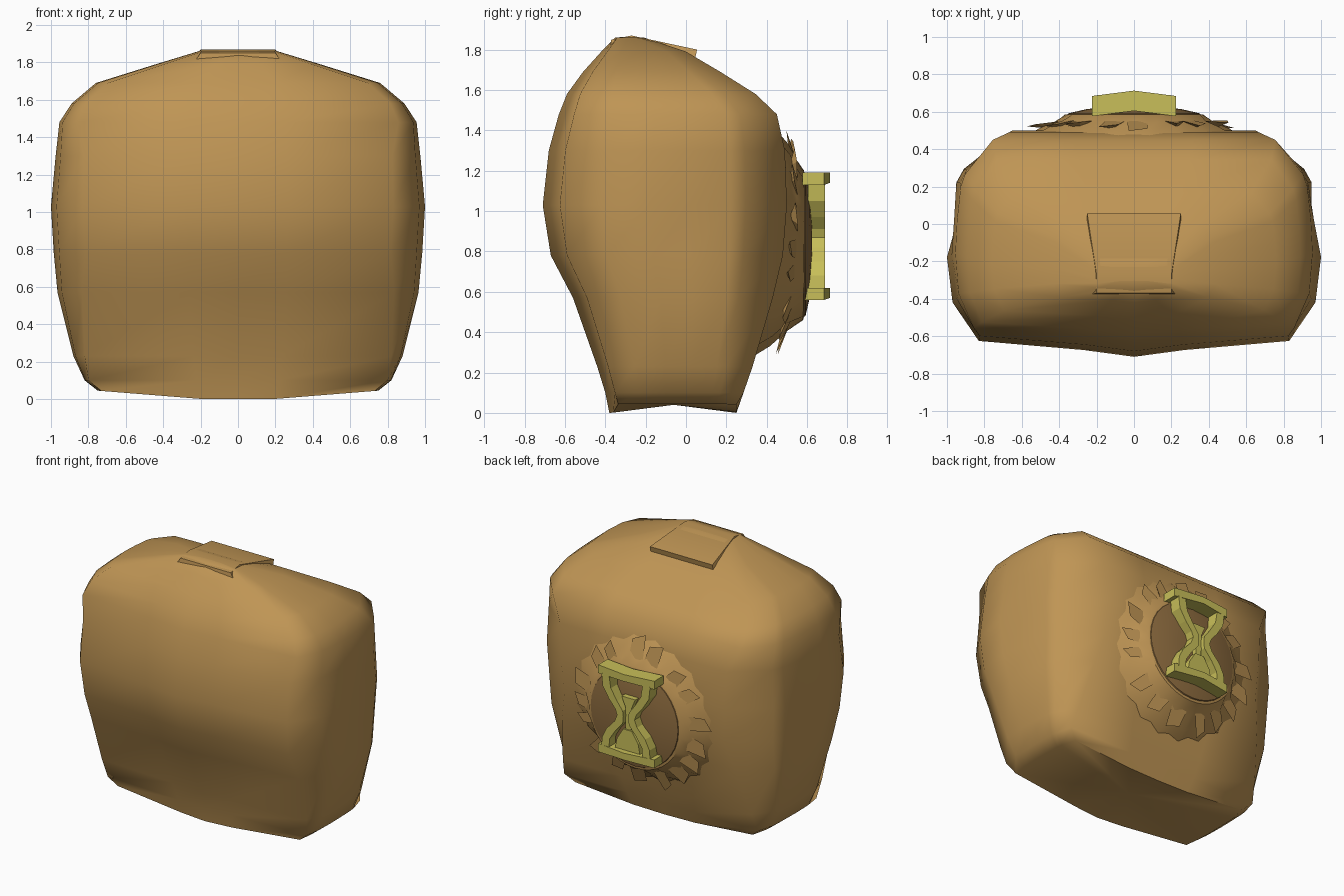
import bpy, bmesh, math, random
from mathutils import Vector

if "Cube" in bpy.data.objects:
    bpy.data.objects.remove(bpy.data.objects["Cube"])

random.seed(4)

def material(name, col):
    m = bpy.data.materials.new(name)
    m.diffuse_color = (*col, 1)
    m.use_nodes = True
    m.node_tree.nodes["Principled BSDF"].inputs["Base Color"].default_value = m.diffuse_color
    return m

cloth = material("cloth", (0.52, 0.30, 0.09))
dark = material("dark_cloth", (0.27, 0.15, 0.05))
brass = material("yellow", (0.58, 0.52, 0.10))

def make(name, verts, faces, mat, angle=40):
    me = bpy.data.meshes.new(name)
    me.from_pydata([tuple(v) for v in verts], [], faces)
    bm = bmesh.new()
    bm.from_mesh(me)
    bmesh.ops.recalc_face_normals(bm, faces=bm.faces)
    bm.to_mesh(me)
    bm.free()
    ob = bpy.data.objects.new(name, me)
    bpy.context.collection.objects.link(ob)
    me.materials.append(mat)
    bpy.ops.object.select_all(action='DESELECT')
    bpy.context.view_layer.objects.active = ob
    ob.select_set(True)
    if angle:
        bpy.ops.object.shade_smooth_by_angle(angle=math.radians(angle))
    return ob

def loft(rings):
    n = len(rings[0])
    verts = [v for r in rings for v in r]
    faces = [(i*n+j, i*n+(j+1) % n, (i+1)*n+(j+1) % n, (i+1)*n+j)
             for i in range(len(rings)-1) for j in range(n)]
    return verts, faces

# Sack body: z, half width, front y, back y, squareness of the corners
levels = [(0.00, .75, -.38, .25, .85), (0.10, .82, -.40, .285, .85), (0.23, .88, -.44, .33, .6),
          (0.57, .965, -.56, .43, .2), (0.78, .985, -.67, .48, 0), (1.03, 1.0, -.71, .50, 0),
          (1.30, .975, -.68, .49, .1), (1.48, .955, -.63, .45, .4), (1.58, .89, -.59, .345, .5),
          (1.69, .76, -.51, .17, .5), (1.79, .44, -.42, .00, .4), (1.86, .21, -.35, -.21, .3)]
half = [(0, 0), (.27, .03), (.83, .07), (.97, .24), (1, .44), (.985, .6), (.95, .77),
        (.91, .83), (.65, 1), (.33, 1), (0, 1)]
section = half + [(-u, v) for u, v in half[-2:0:-1]]

def back_y(z):
    for a, b in zip(levels, levels[1:]):
        if a[0] <= z <= b[0]:
            return a[3] + (b[3]-a[3])*(z-a[0])/(b[0]-a[0])
    return 0

rings = []
for z, w, yf, yb, q in levels:
    ring = []
    for u, v in section:
        if abs(u) > .6:                                # pull the corners outwards
            u = math.copysign(abs(u) + (1-abs(u))*q, u)
        x = u*w
        if z in (0.78, 1.03) and v == .6:
            x *= .96                                   # dent in the sides
        lift = .045*min(1, max(0, abs(u)-.25)/.75) if z == 0 else 0
        ring.append((x, yf+(yb-yf)*v, z+lift))
    rings.append(ring)
verts, faces = loft(rings)
n = len(section)
verts += [(0, -.06, .04), (0, -.28, 1.865)]
top = (len(levels)-1)*n
for j in range(n):
    faces += [(j, (j+1) % n, len(verts)-2), (top+j, top+(j+1) % n, len(verts)-1)]
make("sack_body", verts, faces, cloth, 70)

# Folded patch on top, its rear edge standing off the sack
prof = [(-.38, 1.78), (-.37, 1.85), (-.27, 1.87), (.055, 1.80), (.045, 1.755), (-.1, 1.72)]
patch = [[(s*(.20 if z > 1.84 else .25), y, z) for y, z in prof] for s in (-1, 1)]
v, f = loft(patch)
make("top_patch", v, f + [tuple(range(6)), tuple(range(6, 12))], cloth, 30)

# Flat gathered frill on the back
CZ, N = .83, 40
def polar(r, a, y):
    return Vector((r*math.cos(a), y, CZ + r*math.sin(a)))

def frill_y(r, a, t):
    base = back_y(CZ + r*math.sin(a))
    return base + (.59-base)*t

frill = []
for r, t in [(.33, 1), (.37, .95), (.42, .55), (.49, .25), (.57, -.2)]:
    ring = []
    for k in range(N):
        a = 2*math.pi*k/N
        rr = r*(1 + (.03 if k % 2 else -.03)*(r > .4))
        ring.append(polar(rr, a, frill_y(rr, a, t)))
    frill.append(ring)
make("frill", *loft(frill), cloth)

# Torn flaps rooted in the frill, tips standing off
fv, ff = [], []
for k in range(17):
    a = 2*math.pi*(k + random.uniform(-.2, .2))/17
    low = max(0, -math.sin(a))
    tip = random.uniform(.53, .58)
    d = random.uniform(.06, .10)
    b = len(fv)
    y0 = frill_y(.42, a, .6)
    y1 = back_y(CZ + tip*math.sin(a)) + random.uniform(.025, .05) + .07*low
    fv += [polar(.41, a-d*1.5, y0), polar(.41, a+d*1.5, y0), polar(tip, a+d, y1),
           polar(tip-.04, a-d, y1+.012), polar(.45, a, y0-.04)]
    ff += [(b, b+1, b+2, b+3), (b+1, b+2, b+4), (b+2, b+3, b+4), (b+3, b, b+4)]
make("torn_flaps", fv, ff, cloth, 0)

# Dark domed disc
disc = [[polar(r, 2*math.pi*k/32, y) for k in range(32)]
        for r, y in [(.37, .55), (.35, .592), (.25, .615), (.12, .625)]]
v, f = loft(disc)
make("disc", v, f + [tuple(range(96, 128))], dark)

# Hourglass, every piece extruded in y
def slab(name, outline, y0, y1, bow=0):
    m = len(outline)
    vs = [(x, y - bow*(x/.23)**2, z) for y in (y0, y1) for x, z in outline]
    fs = [tuple(range(m)), tuple(range(m, 2*m))]
    fs += [(i, (i+1) % m, m+(i+1) % m, m+i) for i in range(m)]
    return make(name, vs, fs, brass, 0)

def ribbon(name, outer, inner, y0, y1):
    rows = [[(xo, y1, z), (xi, y1, z), (xi, y0, z), (xo, y0, z)]
            for (xo, z), xi in zip(outer, inner)]
    v, f = loft(rows)
    e = len(v)
    make(name, v, f + [(0, 1, 2, 3), (e-4, e-3, e-2, e-1)], brass, 0)

def bar(name, z0, z1):
    w = .225
    slab(name, [(-w, z0), (0, z0+.01), (w, z0), (w, z1), (0, z1), (-w, z1)], .605, .713, .03)

bar("hourglass_top", 1.13, 1.19)
bar("hourglass_base", .56, .62)
outer = [(.195, 1.14), (.185, 1.05), (.135, .97), (.085, .91), (.07, .87),
         (.09, .82), (.155, .75), (.19, .68), (.195, .61)]
inner = [.135, .12, .07, .025, .02, .025, .085, .13, .135]
for s, side in ((1, "right"), (-1, "left")):
    ribbon("hourglass_side_" + side, [(s*x, z) for x, z in outer], [s*x for x in inner], .605, .69)
slab("sand_stream", [(-.022, .76), (.022, .76), (.025, .93), (.055, 1.0), (-.055, 1.0), (-.025, .93)], .61, .66)
slab("sand_mound", [(-.10, .615), (.10, .615), (.085, .69), (.035, .77), (-.035, .77), (-.085, .69)], .61, .67)
